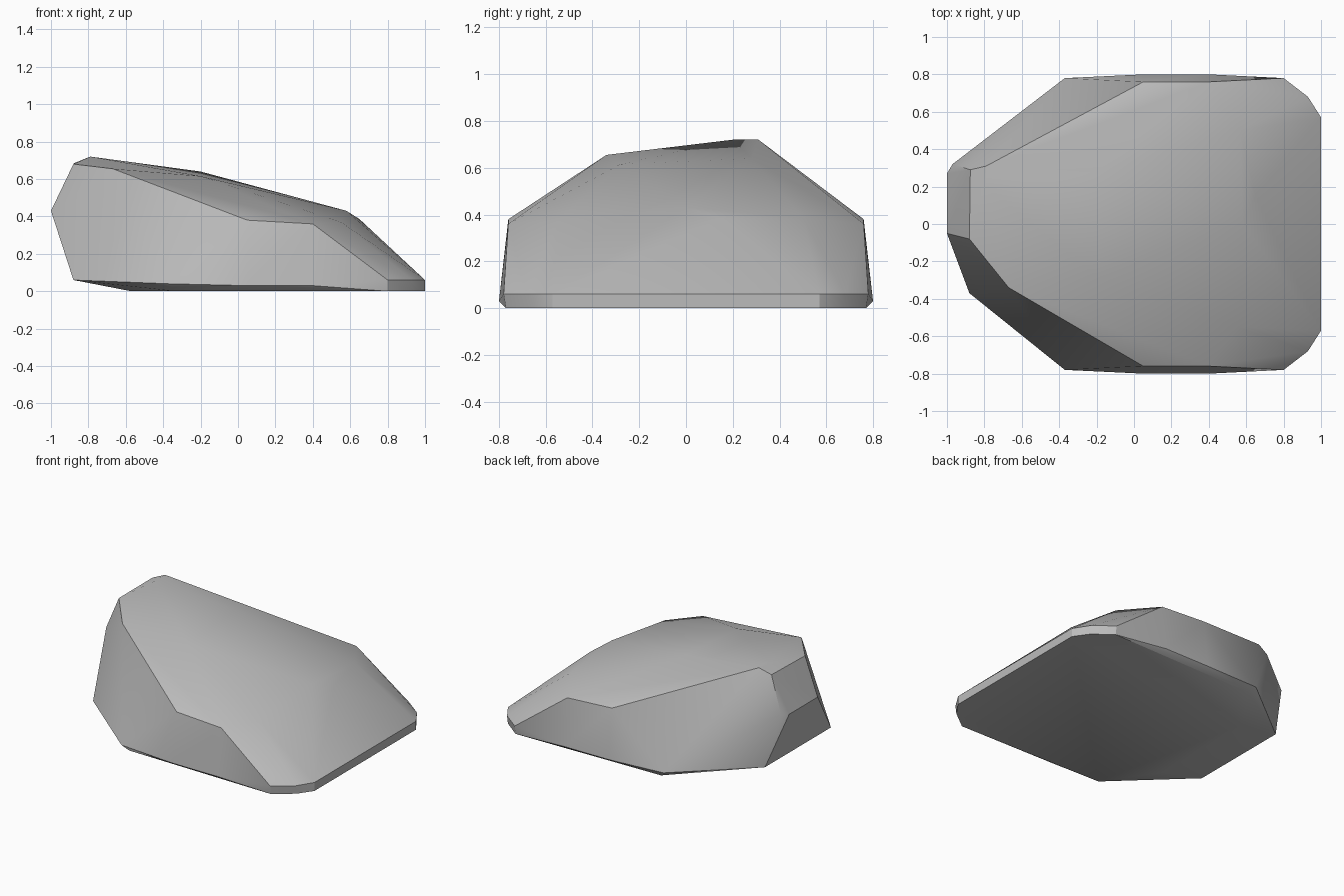
import bpy
import bmesh
import math

cube = bpy.data.objects.get("Cube")
if cube:
    bpy.data.objects.remove(cube, do_unlink=True)

# Corners shared by the front and back flanks, mirrored across y
mirrored = [
    (-0.57, 0.40, 0.0), (-0.33, 0.75, 0.0), (0.80, 0.77, 0.0),   # underside
    (0.93, 0.67, 0.0), (1.0, 0.57, 0.0),
    (-0.88, 0.37, 0.06), (-0.37, 0.78, 0.04), (0.05, 0.80, 0.03),  # lower rim
    (0.40, 0.80, 0.03), (0.80, 0.78, 0.06), (0.93, 0.68, 0.06), (1.0, 0.57, 0.06),
    (0.05, 0.76, 0.38), (0.40, 0.76, 0.36),                      # shoulders
]

# Irregular corners of the blunt high end and the sloping crown
crown = [
    (-1.0, -0.05, 0.43), (-1.0, 0.27, 0.43), (-0.97, 0.32, 0.44),
    (-0.88, -0.08, 0.68), (-0.875, 0.29, 0.685),
    (-0.79, 0.31, 0.72), (-0.79, 0.20, 0.72), (-0.67, -0.34, 0.655),
    (-0.20, 0.28, 0.64), (-0.20, -0.28, 0.615),
    (0.58, 0.0, 0.43), (0.57, 0.50, 0.385), (0.55, -0.55, 0.37), (0.65, 0.15, 0.385),
]

# Boulder: faceted hull around the corners
bm = bmesh.new()
for x, y, z in mirrored:
    for side in (-1, 1):
        bm.verts.new((x, side * y, z))
for corner in crown:
    bm.verts.new(corner)
hull = bmesh.ops.convex_hull(bm, input=bm.verts[:])
spare = [v for v in bm.verts if not v.link_faces]
bmesh.ops.delete(bm, geom=spare, context='VERTS')
bmesh.ops.dissolve_limit(bm, angle_limit=math.radians(1),
                         verts=bm.verts[:], edges=bm.edges[:])
bmesh.ops.recalc_face_normals(bm, faces=bm.faces[:])
mesh = bpy.data.meshes.new("boulder")
bm.to_mesh(mesh)
bm.free()
boulder = bpy.data.objects.new("boulder", mesh)
bpy.context.collection.objects.link(boulder)

# Plain grey stone
stone = bpy.data.materials.new("grey stone")
stone.use_nodes = True
colour = (0.5, 0.5, 0.5, 1.0)
stone.diffuse_color = colour
stone.node_tree.nodes["Principled BSDF"].inputs["Base Color"].default_value = colour
mesh.materials.append(stone)

# Soft facets with crisp strong edges
bpy.context.view_layer.objects.active = boulder
boulder.select_set(True)
bpy.ops.object.shade_smooth_by_angle(angle=math.radians(30))
